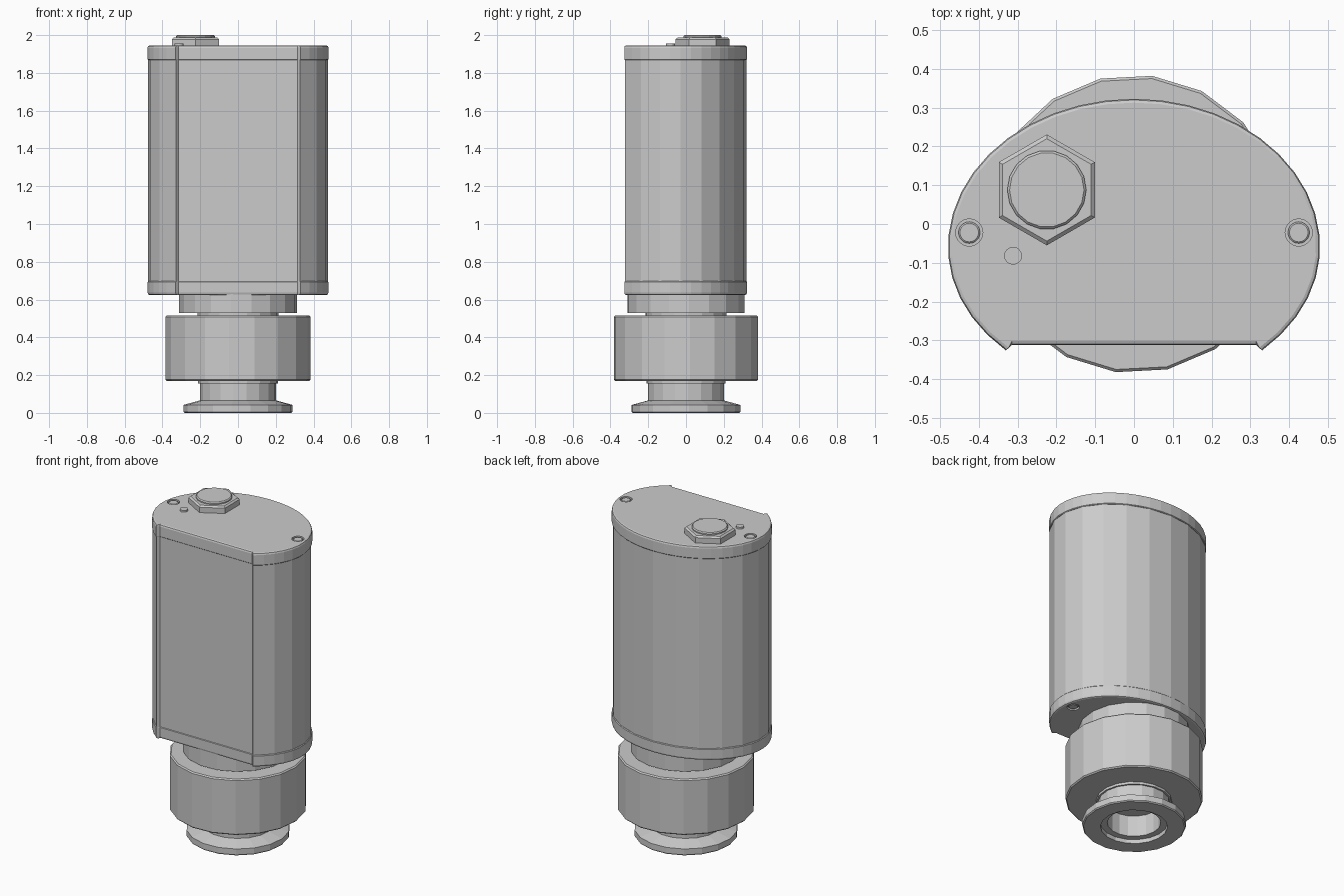
import bpy, bmesh
from math import sin, cos, pi, radians

if "Cube" in bpy.data.objects:
    bpy.data.objects.remove(bpy.data.objects["Cube"])


def finish(name, bm):
    bmesh.ops.recalc_face_normals(bm, faces=bm.faces)
    me = bpy.data.meshes.new(name)
    bm.to_mesh(me)
    bm.free()
    ob = bpy.data.objects.new(name, me)
    bpy.context.collection.objects.link(ob)
    return ob


def loft(name, rings):
    """Skin a stack of equal-length rings and close both ends."""
    bm = bmesh.new()
    vs = [[bm.verts.new(p) for p in ring] for ring in rings]
    n = len(vs[0])
    for a, b in zip(vs, vs[1:]):
        for i in range(n):
            j = (i + 1) % n
            bm.faces.new((a[i], a[j], b[j], b[i]))
    bm.faces.new(vs[0][::-1])
    bm.faces.new(vs[-1])
    return finish(name, bm)


def lathe(name, profile, sides=18, phase=3, at=(0, 0)):
    """Turn (radius, z) points around a vertical axis."""
    ang = [radians(phase) + 2 * pi * i / sides for i in range(sides)]
    return loft(name, [[(at[0] + r * cos(a), at[1] + r * sin(a), z) for a in ang]
                       for r, z in profile])


def outline(segs, inset=0.0):
    """Housing section: oval arc, small front ears and a flat front."""
    pts = []
    start, end = radians(-46.5), radians(226.5)
    for i in range(segs + 1):
        t = start + (end - start) * i / segs
        b = 0.383 if sin(t) > 0 else 0.367
        pts.append(((0.48 - inset) * cos(t), -0.06 + (b - inset) * sin(t)))
    pts += [(-0.315, -0.312 + inset), (0.315, -0.312 + inset)]
    return pts


def housing(name, segs, levels):
    return loft(name, [[(x, y, z) for x, y in outline(segs, inset)]
                       for inset, z in levels])


# housing with bevelled end caps
housing("housing_body", 16, [(0.003, 0.69), (0.003, 1.88)])
bottom_cap = housing("bottom_cap", 32, [(0.010, 0.625), (0.003, 0.628), (0, 0.637),
                                        (0, 0.693), (0.004, 0.697)])
top_cap = housing("top_cap", 32, [(0.004, 1.868), (0, 1.872), (0, 1.933),
                                  (0.003, 1.942), (0.010, 1.945)])

# countersunk screws in both caps
for cap, z, d in ((top_cap, 1.945, -1), (bottom_cap, 0.625, 1)):
    for x in (-0.425, 0.425):
        cut = lathe("screw_cutter", [(0.035, z - 0.012), (0.035, z + 0.012)], 24, 0, (x, -0.022))
        mod = cap.modifiers.new("pocket", 'BOOLEAN')
        mod.object = cut
        mod.solver = 'EXACT'
        bpy.context.view_layer.objects.active = cap
        bpy.ops.object.modifier_apply(modifier=mod.name)
        bpy.data.objects.remove(cut)
        lathe("cap_screw", [(0.028, z + d * 0.02), (0.028, z + d * 0.005),
                            (0.024, z + d * 0.002)], 20, 0, (x, -0.022))

# hex connector nut, plug and indicator on top
spot = (-0.225, 0.088)
lathe("hex_nut", [(0.143, 1.94), (0.143, 1.978), (0.132, 1.987)], 6, 30, spot)
lathe("connector_plug", [(0.102, 1.98), (0.102, 1.994), (0.096, 2.0)], 18, 0, spot)
lathe("indicator", [(0.023, 1.94), (0.023, 1.956)], 16, 0, (-0.312, -0.082))

# collar, neck and coupling ring
lathe("collar", [(0.312, 0.53), (0.312, 0.63)])
lathe("neck", [(0.215, 0.50), (0.215, 0.54)])
lathe("coupling_ring", [(0.378, 0.17), (0.385, 0.177), (0.385, 0.508), (0.378, 0.515)])
lathe("coupling_lip", [(0.212, 0.155), (0.212, 0.18)])

# vacuum-style flange with stepped open bore
lathe("flange", [(0.15, 0.159), (0.15, 0.025), (0.188, 0.025), (0.188, 0.0), (0.284, 0.0),
                 (0.29, 0.006), (0.29, 0.042), (0.202, 0.066), (0.202, 0.16)])
